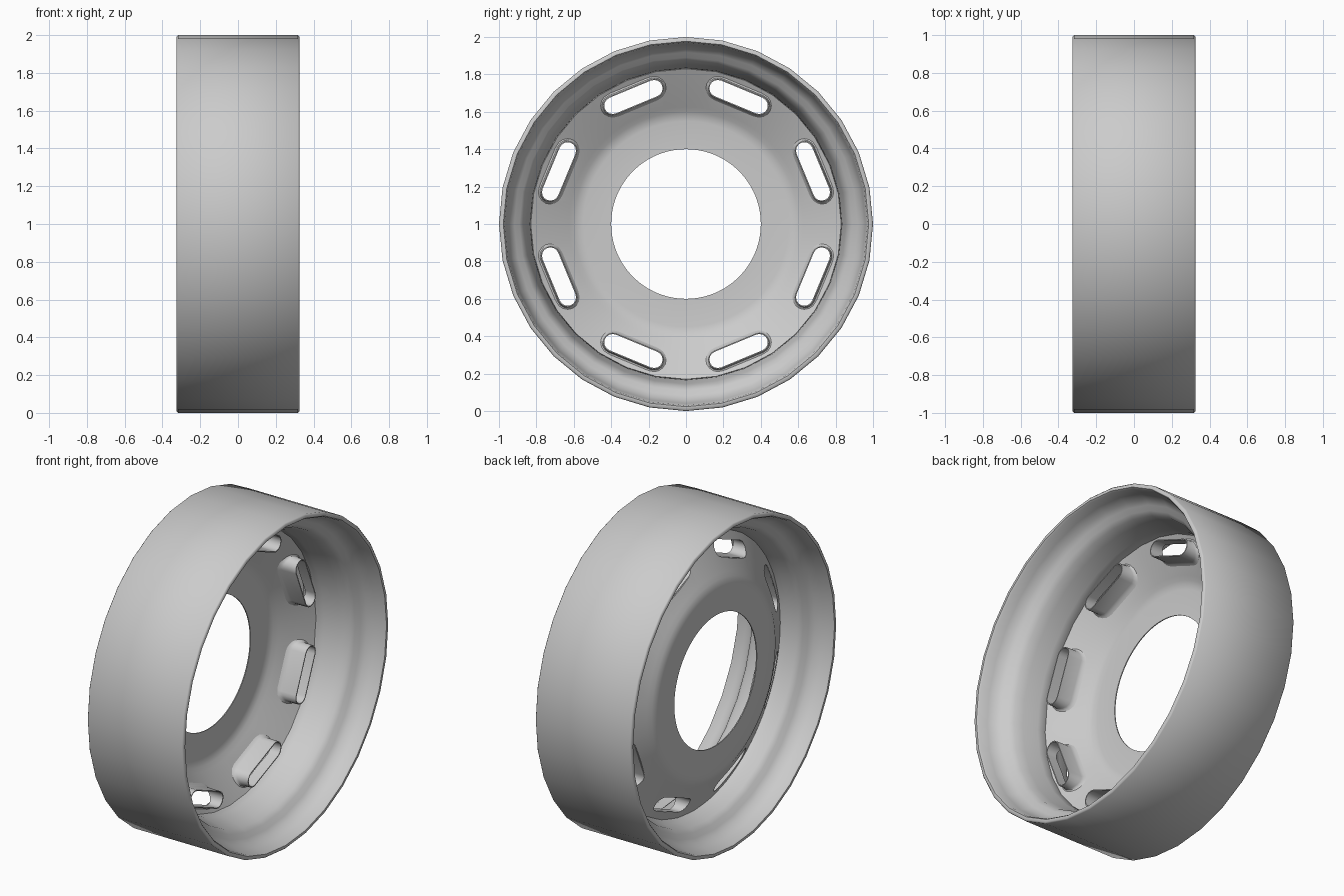
import bpy, bmesh, math
from math import sin, cos, pi, radians

if "Cube" in bpy.data.objects:
    bpy.data.objects.remove(bpy.data.objects["Cube"])

CZ = 1.0  # axle height


def finish(bm, name, angle=35):
    bmesh.ops.recalc_face_normals(bm, faces=bm.faces)
    me = bpy.data.meshes.new(name)
    bm.to_mesh(me)
    bm.free()
    ob = bpy.data.objects.new(name, me)
    bpy.context.collection.objects.link(ob)
    smooth(ob, angle)
    return ob


def smooth(ob, angle=35):
    bpy.ops.object.select_all(action='DESELECT')
    ob.select_set(True)
    bpy.context.view_layer.objects.active = ob
    bpy.ops.object.shade_smooth_by_angle(angle=radians(angle))


def bridge(bm, a, b):
    n = len(a)
    for i in range(n):
        bm.faces.new((a[i], a[(i + 1) % n], b[(i + 1) % n], b[i]))


def lathe(name, profile, seg, angle=35):
    """Spin a closed (x, radius) profile about the axle."""
    bm = bmesh.new()
    rings = [[bm.verts.new((x, r * sin(2 * pi * i / seg), CZ + r * cos(2 * pi * i / seg)))
              for i in range(seg)] for x, r in profile]
    for k, ring in enumerate(rings):
        bridge(bm, ring, rings[(k + 1) % len(rings)])
    return finish(bm, name, angle)


# Barrel: flat outer face, stepped inner face
half = [(0.318, 1.0), (0.325, 0.993), (0.325, 0.977), (0.315, 0.97), (0.26, 0.96),
        (0.215, 0.942), (0.19, 0.918), (0.172, 0.89), (0.145, 0.868), (0.09, 0.855)]
barrel = half + [(0.0, 0.835), (-0.05, 0.83)] + [(-x, r) for x, r in reversed(half)]
lathe("rim_barrel", barrel, 32, 50)

# Dished disc with a wide centre hole
dish = [(-0.195, 0.40), (-0.195, 0.55), (-0.191, 0.575), (-0.181, 0.60),
        (-0.165, 0.625), (-0.05, 0.835)]
T = 0.006
disc = lathe("wheel_disc", dish + [(x - T, r) for x, r in reversed(dish)], 96)


def dish_x(r):
    for (x0, r0), (x1, r1) in zip(dish, dish[1:]):
        if r <= r1:
            return x0 + (x1 - x0) * (r - r0) / (r1 - r0)
    return dish[-1][0]


def slot(rad, mid=0.735, s=0.12, n=8):
    """Stadium outline as (tangential, radial) points."""
    pts = []
    for side in (1, -1):
        for i in range(n + 1):
            a = -pi / 2 + pi * i / n
            pts.append((side * (s + rad * cos(a)), mid + side * rad * sin(a)))
    return pts


def slot_loop(bm, ang, rad, xfun):
    return [bm.verts.new((xfun(math.hypot(t, r)),
                          t * cos(ang) + r * sin(ang),
                          CZ - t * sin(ang) + r * cos(ang))) for t, r in slot(rad)]


# Eight slots with raised collars
cut, col = bmesh.new(), bmesh.new()
for k in range(8):
    ang = pi / 8 + k * pi / 4
    a = slot_loop(cut, ang, 0.047, lambda r: -0.3)
    b = slot_loop(cut, ang, 0.047, lambda r: 0.2)
    bridge(cut, a, b)
    cut.faces.new(a)
    cut.faces.new(b)
    loops = [slot_loop(col, ang, rad, f) for rad, f in (
        (0.066, lambda r: dish_x(r) - 0.001),
        (0.057, lambda r: dish_x(r) + 0.006),
        (0.052, lambda r: dish_x(r) + 0.02),
        (0.051, lambda r: -0.015),
        (0.045, lambda r: -0.015),
        (0.045, lambda r: dish_x(r) - T))]
    for i, lp in enumerate(loops):
        bridge(col, lp, loops[(i + 1) % len(loops)])
finish(col, "slot_collars")
cutter = finish(cut, "slot_cutter")
cutter.hide_render = True

# Cut the slots, then drop the cutter
mod = disc.modifiers.new("slots", 'BOOLEAN')
mod.operation = 'DIFFERENCE'
mod.solver = 'EXACT'
mod.object = cutter
bpy.context.view_layer.objects.active = disc
bpy.ops.object.modifier_apply(modifier=mod.name)
bpy.data.objects.remove(cutter)
smooth(disc)
